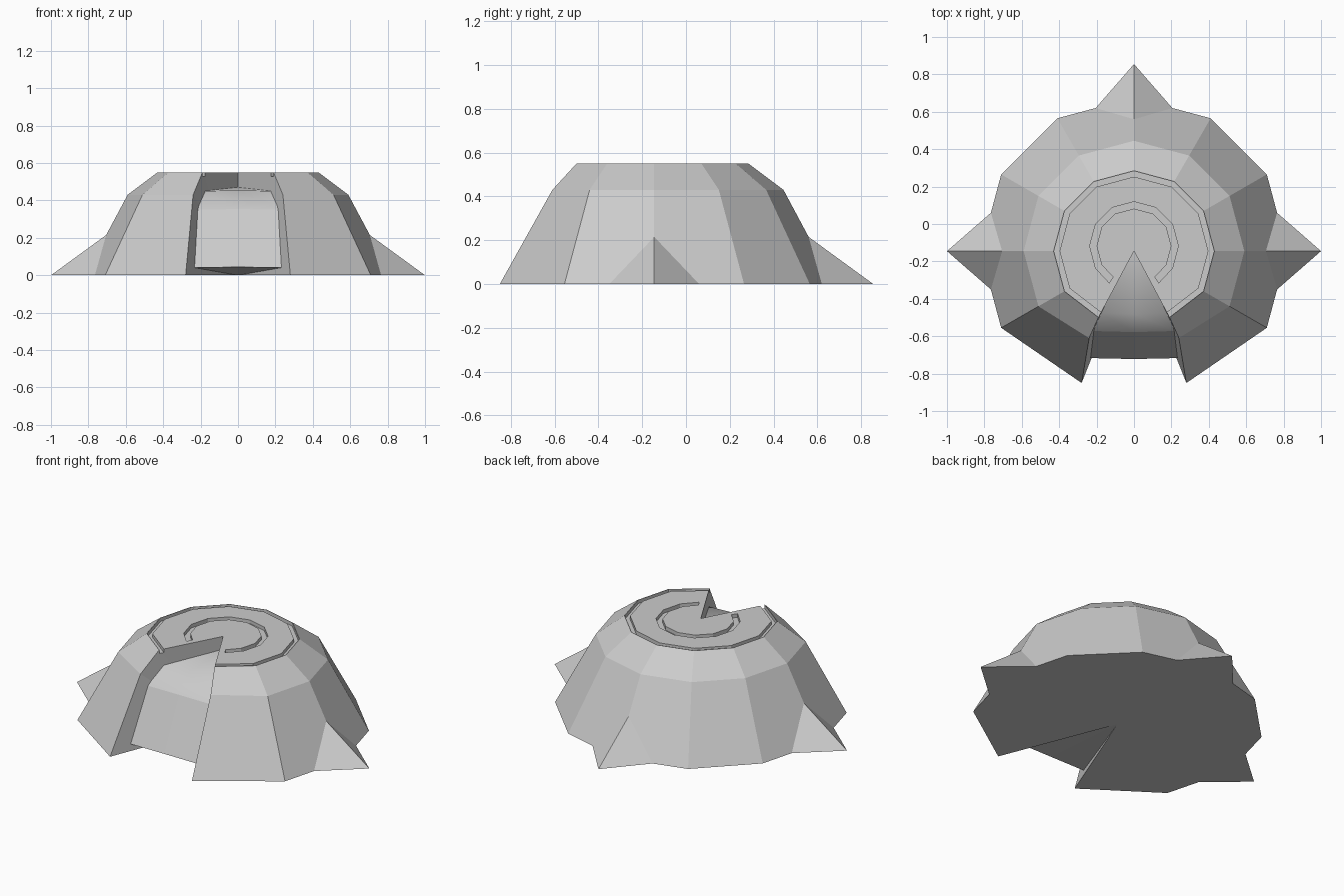
import bpy, bmesh
from math import sin, cos, radians
from mathutils import Vector

if "Cube" in bpy.data.objects:
    bpy.data.objects.remove(bpy.data.objects["Cube"])

CY = -0.145  # axis of the dome


def make(name, verts, faces, smooth=()):
    me = bpy.data.meshes.new(name)
    me.from_pydata([tuple(v) for v in verts], [], faces)
    for i in smooth:
        me.polygons[i].use_smooth = True
    bm = bmesh.new()
    bm.from_mesh(me)
    bmesh.ops.recalc_face_normals(bm, faces=bm.faces)
    bm.to_mesh(me)
    bm.free()
    ob = bpy.data.objects.new(name, me)
    bpy.context.collection.objects.link(ob)
    return ob


def polar(r, deg, cy=CY):
    return Vector((r * cos(radians(deg)), cy + r * sin(radians(deg)), 0))


def ring(r, front):
    """12-sided ring, open at the front, with explicit front corners."""
    x, y = front
    return ([Vector((x, y, 0))] + [polar(r, a) for a in range(-30, 211, 30)]
            + [Vector((-x, y, 0))])


def groove(name, outer, inner, z0, z1):
    """Closed C-shaped solid used as a cutter."""
    n = len(outer)
    verts = []
    for pts, z in ((outer, z0), (outer, z1), (inner, z1), (inner, z0)):
        verts += [(p.x, p.y, z) for p in pts]
    faces = [(r * n + i, r * n + i + 1, (r + 1) % 4 * n + i + 1, (r + 1) % 4 * n + i)
             for r in range(4) for i in range(n - 1)]
    faces += [(0, n, 2 * n, 3 * n), (n - 1, 2 * n - 1, 3 * n - 1, 4 * n - 1)]
    ob = make(name, verts, faces)
    ob.hide_render = True
    return ob


# Dome shell with a wedge-shaped opening at the front
rows = [(ring(0.43, (0.19, -0.50)), 0.55),
        (ring(0.59, (0.24, -0.61)), 0.43),
        (ring(0.82, (0.28, -0.85)), 0.0)]
verts = [(p.x, p.y, z) for pts, z in rows for p in pts]
n = len(rows[0][0])
ct, cb = len(verts), len(verts) + 1
verts += [(0, CY, 0.55), (0, CY, 0)]
faces = []
for i in range(n - 1):
    faces += [(r * n + i, r * n + i + 1, (r + 1) * n + i + 1, (r + 1) * n + i) for r in range(2)]
    faces += [(ct, i, i + 1), (cb, 2 * n + i + 1, 2 * n + i)]
for e in (0, n - 1):
    faces += [(cb, ct, e), (cb, e, n + e), (cb, n + e, 2 * n + e)]
dome = make("dome", verts, faces)

# Grooves in the flat top: one along the rim, one C-shaped around the middle
rim = list(rows[0][0])
rim[0] = rim[1] + (rim[0] - rim[1]) * 1.5
rim[-1] = rim[-2] + (rim[-1] - rim[-2]) * 1.5
c = Vector((0, CY, 0))
scaled = lambda s: [c + (p - c) * s for p in rim]
angles = [-56] + list(range(-30, 211, 30)) + [236]
arc = lambda r: [polar(r, a, -0.118) for a in angles]
cutters = [groove("rim_groove_cutter", scaled(0.994), scaled(0.925), 0.528, 0.60),
           groove("inner_groove_cutter", arc(0.237), arc(0.20), 0.528, 0.60)]
bpy.context.view_layer.objects.active = dome
for cut in cutters:
    m = dome.modifiers.new("groove", 'BOOLEAN')
    m.operation, m.solver, m.object = 'DIFFERENCE', 'EXACT', cut
    bpy.ops.object.modifier_apply(modifier=m.name)
    bpy.data.objects.remove(cut)

# Sunken panel inside the front opening
verts = [(0, CY, 0.47), (0, CY, 0)]
for x, y, z in ((0.178, -0.475, 0.45), (0.226, -0.572, 0.35), (0.268, -0.716, 0.04)):
    verts += [(-x, y, z), (0, y - 0.006, z + 0.004), (x, y, z)]
faces = [(0, 2, 3), (0, 3, 4), (2, 5, 6, 3), (3, 6, 7, 4), (5, 8, 9, 6), (6, 9, 10, 7),
         (1, 9, 8), (1, 10, 9)]
for s in (2, 4):
    faces += [(1, 0, s), (1, s, s + 3), (1, s + 3, s + 6)]
make("front_panel", verts, faces, smooth=range(4))

# Pointed spikes on the sides and back
for name, a in (("right_spike", 0), ("back_spike", 90), ("left_spike", 180)):
    corner = polar(0.82, a)
    top = polar(0.705, a)
    top.z = 0.215
    make(name, [polar(1.0, a), (corner + polar(0.82, a - 30)) / 2,
                (corner + polar(0.82, a + 30)) / 2, top],
         [(0, 1, 3), (0, 3, 2), (0, 2, 1), (1, 2, 3)])
